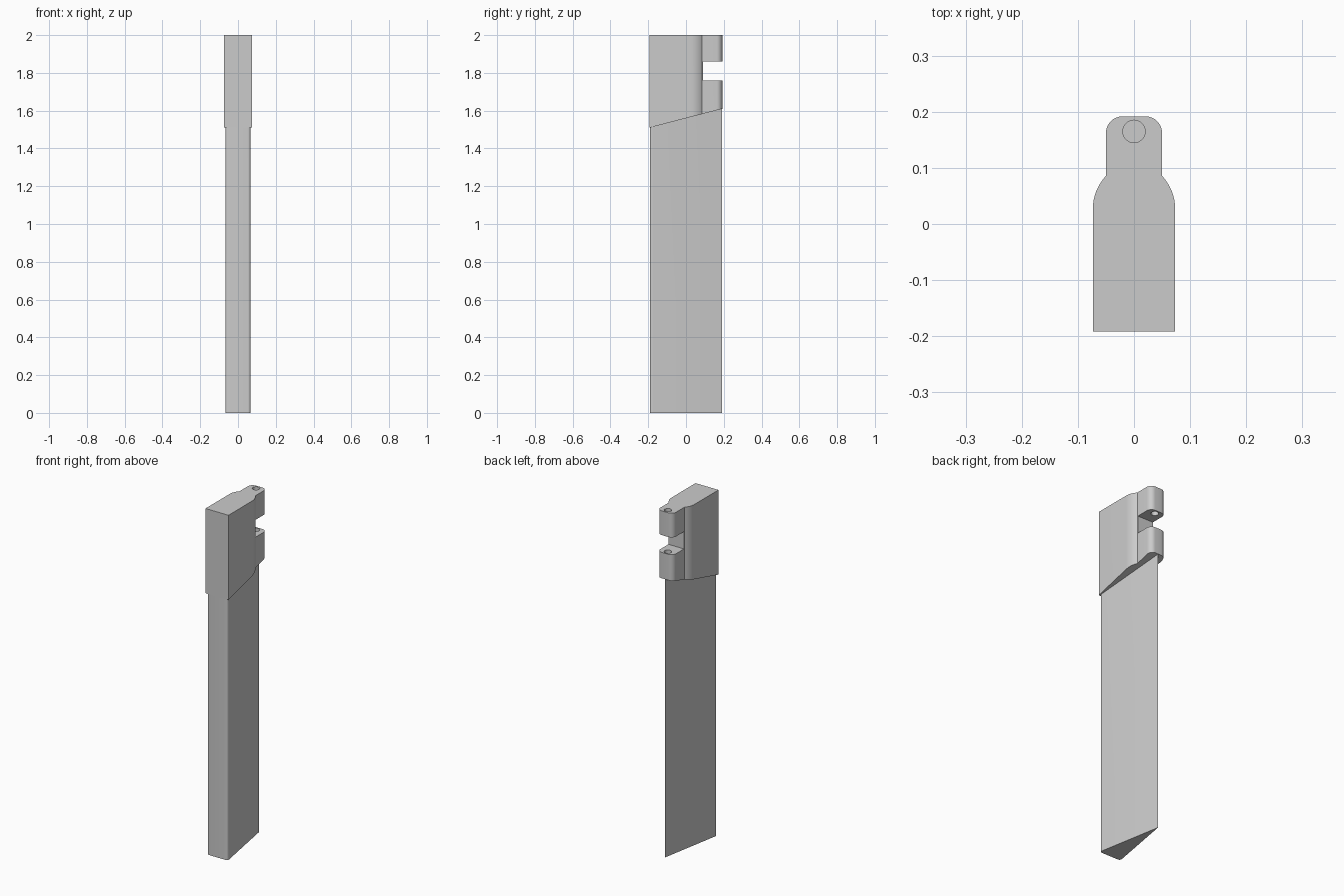
import bpy, bmesh, math

cube = bpy.data.objects.get("Cube")
if cube:
    bpy.data.objects.remove(cube, do_unlink=True)

grey = bpy.data.materials.new("plain_grey")
grey.use_nodes = True
grey.diffuse_color = (0.6, 0.6, 0.6, 1)
grey.node_tree.nodes["Principled BSDF"].inputs["Base Color"].default_value = (0.6, 0.6, 0.6, 1)

FRONT, BACK, TOP = -0.192, 0.192, 2.0


def slant(y):
    """Height of the sloping underside of the head."""
    return 1.51 + 0.1 * (y - FRONT) / (BACK - FRONT)


def arc(cx, cy, r, start, end, steps=8):
    angles = [math.radians(start + (end - start) * i / steps) for i in range(steps + 1)]
    return [(cx + r * math.cos(a), cy + r * math.sin(a)) for a in angles]


def prism(name, half, low, high):
    """Mirror a right-hand outline across x = 0 and raise it between two heights."""
    outline = half + [(-x, y) for x, y in reversed(half) if x > 1e-6]
    bm = bmesh.new()
    bottom = [bm.verts.new((x, y, low(y))) for x, y in outline]
    top = [bm.verts.new((x, y, high(y))) for x, y in outline]
    bm.faces.new(bottom)
    bm.faces.new(top)
    for i in range(len(outline)):
        j = (i + 1) % len(outline)
        bm.faces.new((bottom[i], bottom[j], top[j], top[i]))
    bmesh.ops.recalc_face_normals(bm, faces=bm.faces)
    mesh = bpy.data.meshes.new(name)
    bm.to_mesh(mesh)
    bm.free()
    mesh.materials.append(grey)
    obj = bpy.data.objects.new(name, mesh)
    bpy.context.collection.objects.link(obj)
    return obj


def select(obj):
    bpy.ops.object.select_all(action='DESELECT')
    obj.select_set(True)
    bpy.context.view_layer.objects.active = obj


def cut(obj, cutter):
    cutter.hide_render = True
    mod = obj.modifiers.new("cut", 'BOOLEAN')
    mod.operation = 'DIFFERENCE'
    mod.solver = 'EXACT'
    mod.object = cutter
    select(obj)
    bpy.ops.object.modifier_apply(modifier=mod.name)
    bpy.data.objects.remove(cutter, do_unlink=True)


# Head: rectangular block with curved shoulders and a rounded hinge knuckle
shoulder = arc(-0.0145, 0.026, 0.088, 0, 43)
knuckle = arc(0.02, BACK - 0.03, 0.03, 0, 90)
head = prism("head", [(0.0735, FRONT)] + shoulder + knuckle, slant, lambda y: TOP)

# Slot that splits the knuckle in two
slot = prism("slot_cutter", [(0.1, 0.09), (0.1, 0.3)], lambda y: 1.76, lambda y: 1.86)
cut(head, slot)

# Pin hole, open through the upper knuckle and blind in the lower one
bpy.ops.mesh.primitive_cylinder_add(vertices=32, radius=0.02, depth=0.5, location=(0, 0.165, 1.89))
pin = bpy.context.object
pin.data.materials.append(grey)
cut(head, pin)

# Blade: wedge with softened front corners and a sharp back edge
corner = arc(0.053, FRONT + 0.014, 0.013, -90, 10, 6)
blade = prism("blade", corner + [(0, BACK - 0.001)],
              lambda y: 0.0, lambda y: slant(y) + 0.004)

for part in (head, blade):
    select(part)
    bpy.ops.object.shade_smooth_by_angle(angle=math.radians(30))
